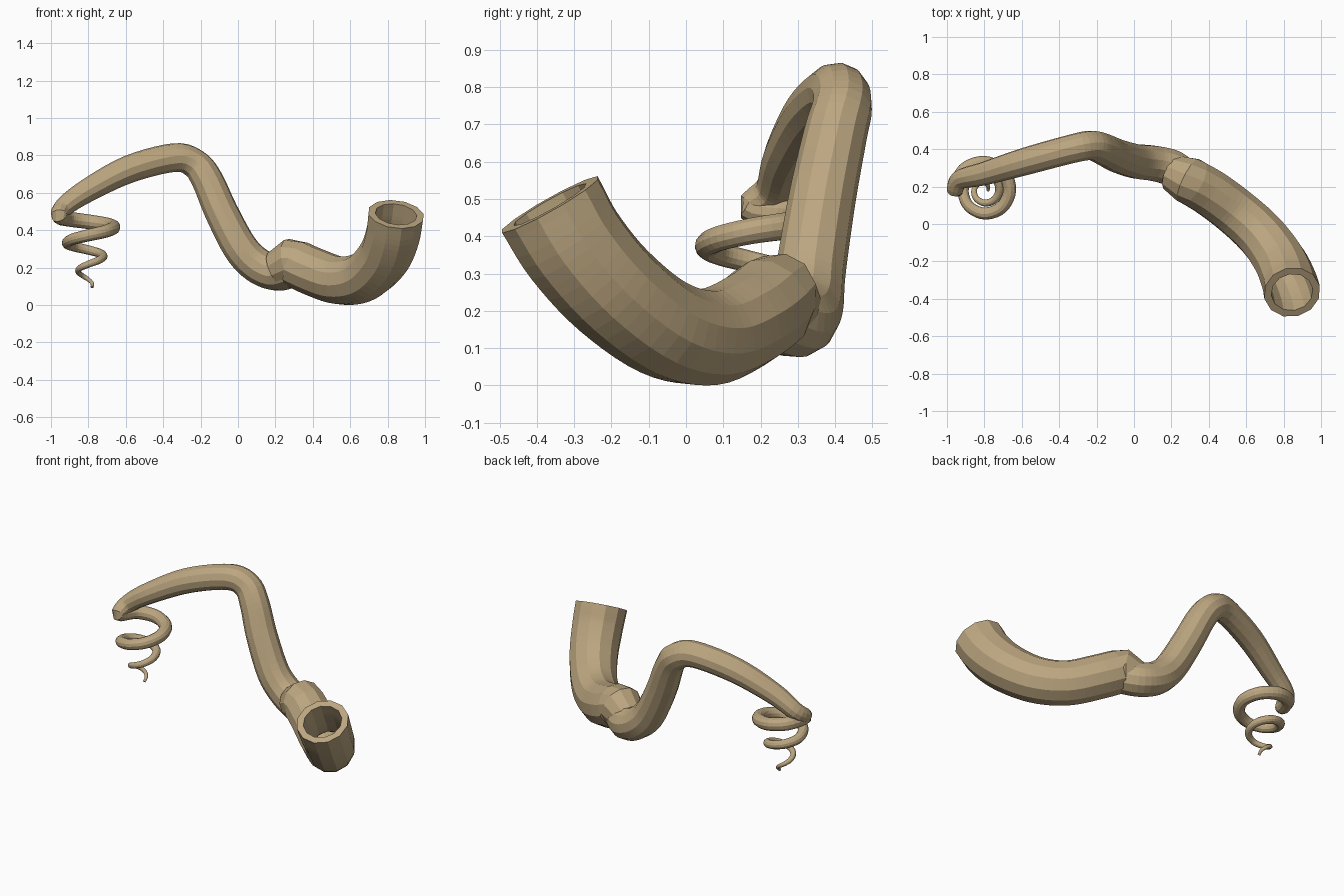
import bpy, bmesh, math
from mathutils import Vector

if "Cube" in bpy.data.objects:
    bpy.data.objects.remove(bpy.data.objects["Cube"])

SIDES = 12
mat = bpy.data.materials.new("tan")
mat.diffuse_color = (0.50, 0.38, 0.215, 1)
mat.use_nodes = True
mat.node_tree.nodes["Principled BSDF"].inputs["Base Color"].default_value = mat.diffuse_color


def smooth_path(pts, steps):
    """Catmull-Rom through (x, y, z, radius) points."""
    p = [Vector(q) for q in pts]
    p = [2 * p[0] - p[1]] + p + [2 * p[-1] - p[-2]]
    out = []
    for i in range(1, len(p) - 2):
        a, b, c, d = p[i - 1:i + 3]
        for k in range(steps):
            t = k / steps
            out.append(0.5 * (2 * b + (c - a) * t + (2 * a - 5 * b + 4 * c - d) * t * t
                              + (3 * b - a - 3 * c + d) * t ** 3))
    out.append(p[-2])
    return out


def rings_along(bm, path, scale=1.0):
    """Rings carried along the path without twisting."""
    rings, side = [], None
    n = len(path)
    for i, q in enumerate(path):
        tan = (path[min(i + 1, n - 1)].xyz - path[max(i - 1, 0)].xyz).normalized()
        if side is None:
            side = tan.orthogonal()
        side = (side - tan * side.dot(tan)).normalized()
        up = tan.cross(side)
        rings.append([bm.verts.new(q.xyz + q.w * scale * (
            side * math.cos(2 * math.pi * k / SIDES) + up * math.sin(2 * math.pi * k / SIDES)))
            for k in range(SIDES)])
    return rings


def bridge(bm, a, b):
    for k in range(SIDES):
        j = (k + 1) % SIDES
        bm.faces.new((a[k], a[j], b[j], b[k]))


def skin(bm, rings):
    for a, b in zip(rings, rings[1:]):
        bridge(bm, a, b)


def finish(bm, name):
    bmesh.ops.recalc_face_normals(bm, faces=bm.faces)
    me = bpy.data.meshes.new(name)
    bm.to_mesh(me)
    bm.free()
    me.materials.append(mat)
    ob = bpy.data.objects.new(name, me)
    bpy.context.collection.objects.link(ob)


# hollow cup, open at the top with a thick rim
cup = smooth_path([
    (0.29, 0.235, 0.23, 0.128), (0.41, 0.165, 0.175, 0.13), (0.55, 0.06, 0.13, 0.131),
    (0.68, -0.06, 0.155, 0.135), (0.78, -0.195, 0.255, 0.142),
    (0.828, -0.30, 0.375, 0.148), (0.845, -0.365, 0.485, 0.152)], 5)
cup.insert(0, Vector((0.205, 0.275, 0.19, 0.10)))
bm = bmesh.new()
outer = rings_along(bm, cup)
inner = rings_along(bm, cup[1:], 0.74)
skin(bm, outer)
skin(bm, inner)
bridge(bm, outer[-1], inner[-1])
bm.faces.new(outer[0])
bm.faces.new(inner[0])
finish(bm, "cup")

# arching stem
stem = [
    (0.28, 0.24, 0.19, 0.10), (0.20, 0.30, 0.175, 0.10), (0.10, 0.325, 0.215, 0.097),
    (0.01, 0.335, 0.31, 0.094), (-0.09, 0.365, 0.50, 0.09), (-0.165, 0.40, 0.67, 0.085),
    (-0.23, 0.42, 0.755, 0.08), (-0.34, 0.40, 0.788, 0.077), (-0.58, 0.335, 0.727, 0.074),
    (-0.80, 0.27, 0.615, 0.063), (-0.93, 0.237, 0.525, 0.052)]

# shrinking spiral tendril, each entry is half a turn: radius, height, thickness
half = [(0.155, 0.475, 0.042), (0.135, 0.415, 0.036), (0.113, 0.33, 0.029),
        (0.08, 0.258, 0.022), (0.055, 0.178, 0.015), (0.02, 0.095, 0.008)]
for i in range(4 * (len(half) - 1) + 1):
    h = min(i // 4, len(half) - 2)
    t = i / 4 - h
    r, z, w = (a + (b - a) * t for a, b in zip(half[h], half[h + 1]))
    ang = math.pi - i * math.pi / 4
    stem.append((-0.80 + r * math.cos(ang), 0.18 + r * math.sin(ang), z, w))

bm = bmesh.new()
rings = rings_along(bm, smooth_path(stem, 5))
skin(bm, rings)
bm.faces.new(rings[0])
bm.faces.new(rings[-1])
finish(bm, "stem_and_tendril")
